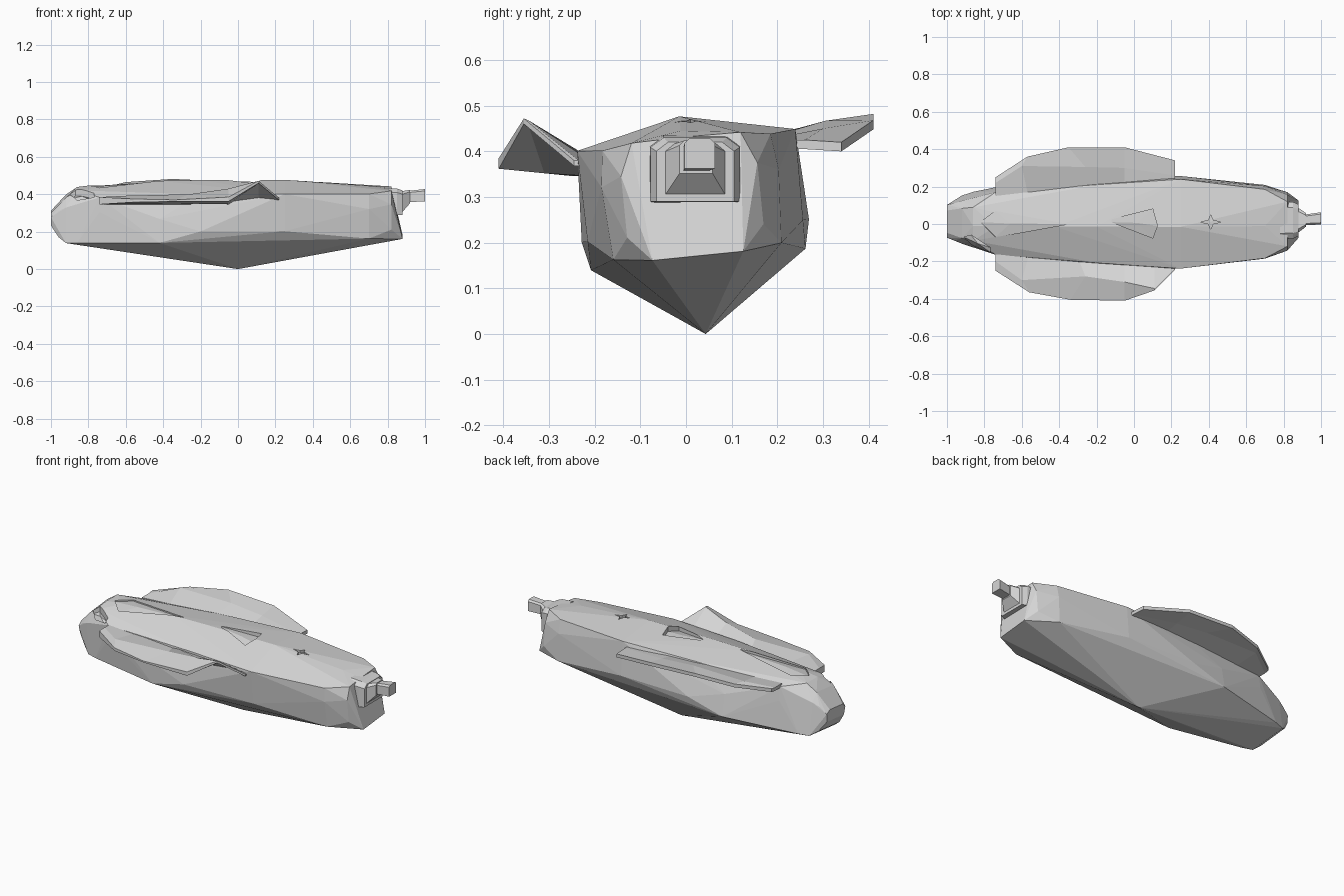
import bpy, bmesh, math
from mathutils import Matrix, Vector
from mathutils.bvhtree import BVHTree

cube = bpy.data.objects.get("Cube")
if cube:
    bpy.data.objects.remove(cube, do_unlink=True)

grey = bpy.data.materials.new("plain_grey")
grey.use_nodes = True
tint = (0.68, 0.68, 0.68, 1)
grey.diffuse_color = tint
grey.node_tree.nodes["Principled BSDF"].inputs["Base Color"].default_value = tint


def finish(name, bm):
    """Turn a bmesh into a flat-shaded grey object."""
    bmesh.ops.recalc_face_normals(bm, faces=bm.faces[:])
    mesh = bpy.data.meshes.new(name)
    bm.to_mesh(mesh)
    bm.free()
    mesh.materials.append(grey)
    obj = bpy.data.objects.new(name, mesh)
    bpy.context.collection.objects.link(obj)
    return obj


def wrap(points):
    """Faceted convex shell around a set of points."""
    bm = bmesh.new()
    for p in points:
        bm.verts.new(p)
    bmesh.ops.convex_hull(bm, input=bm.verts[:])
    loose = [v for v in bm.verts if not v.link_faces]
    bmesh.ops.delete(bm, geom=loose, context='VERTS')
    bmesh.ops.dissolve_limit(bm, angle_limit=math.radians(1.5),
                             verts=bm.verts[:], edges=bm.edges[:])
    return bm


# Hull stations: x, spine z, then (half width, z) of shoulder, side and chine
stations = [
    (-1.0, 0.305, (0.06, 0.305), (0.088, 0.285), (0.08, 0.24)),
    (-0.96, 0.345, (0.07, 0.345), (0.1, 0.32), (0.1, 0.18)),
    (-0.92, 0.39, (0.08, 0.39), (0.115, 0.34), (0.125, 0.15)),
    (-0.86, 0.44, (0.09, 0.43), (0.13, 0.36), (0.145, 0.152)),
    (-0.74, 0.455, (0.168, 0.40), (0.17, 0.32), (0.165, 0.155)),
    (-0.42, 0.473, (0.19, 0.41), (0.225, 0.29), (0.236, 0.162)),
    (-0.2, 0.477, (0.21, 0.42), (0.25, 0.225), (0.17, 0.12)),
    (0.25, 0.478, (0.24, 0.425), (0.237, 0.225), (0.21, 0.175)),
    (0.7, 0.446, (0.185, 0.42), (0.195, 0.34), (0.185, 0.18)),
    (0.82, 0.432, (0.12, 0.43), (0.15, 0.36), (0.15, 0.225)),
]
points = [(0, 0, -0.002)]
for x, spine, *sides in stations:
    points.append((x, -0.01, spine))
    points += [(x, s * w, z) for w, z in sides for s in (-1, 1)]
points += [(0.88, s * 0.1, 0.17) for s in (-1, 1)]

# The whole hull is rolled slightly about its long axis
pivot = Vector((0, 0, 0.43))
roll = (Matrix.Translation(pivot) @ Matrix.Rotation(0.1, 4, 'X')
        @ Matrix.Translation(-pivot))
bm = wrap([roll @ Vector(p) for p in points])
surface = BVHTree.FromBMesh(bm)
hull = finish("hull", bm)


def deck_height(x, y):
    hit = surface.ray_cast(Vector((x, y, 2)), Vector((0, 0, -1)))[0]
    return hit.z if hit else 0.4


def recess(name, outline):
    """Cut a pocket into the deck; each corner is (x, y, depth)."""
    bm = bmesh.new()
    low, high = [], []
    for x, y, depth in outline:
        z = deck_height(x, y)
        low.append(bm.verts.new((x, y, z - depth)))
        high.append(bm.verts.new((x, y, z + 0.1)))
    cx, cy, depth = [sum(c) / len(outline) for c in zip(*outline)]
    base = bm.verts.new((cx, cy, deck_height(cx, cy) - depth))
    cap = bm.verts.new((cx, cy, 0.6))
    for i in range(len(low)):
        j = (i + 1) % len(low)
        bm.faces.new((low[i], low[j], high[j], high[i]))
        bm.faces.new((base, low[j], low[i]))
        bm.faces.new((cap, high[i], high[j]))
    cutter = finish(name, bm)
    cutter.hide_render = True
    mod = hull.modifiers.new(name, 'BOOLEAN')
    mod.operation = 'DIFFERENCE'
    mod.solver = 'EXACT'
    mod.object = cutter
    bpy.context.view_layer.objects.active = hull
    bpy.ops.object.modifier_apply(modifier=mod.name)
    bpy.data.objects.remove(cutter, do_unlink=True)


# Deck details: rear hatch, wedge scoop, star-shaped notch, stern slot
recess("hatch_cutter", [(-0.82, 0.01, 0.007), (-0.74, -0.07, 0.007),
                        (-0.35, 0, 0.007), (-0.74, 0.07, 0.007)])
recess("scoop_cutter", [(-0.12, 0.01, 0.003), (0.1, -0.075, 0.025),
                        (0.125, -0.01, 0.03), (0.1, 0.08, 0.025),
                        (-0.12, 0.025, 0.003)])
star = []
for i in range(8):
    a = i * math.pi / 4
    r = 0.018 if i % 2 else 0.055
    star.append((0.41 + r * math.cos(a), 0.01 + 0.7 * r * math.sin(a), 0.015))
recess("star_cutter", star)
recess("slot_cutter", [(-0.91, -0.07, 0.02), (-0.86, -0.115, 0.02),
                       (-0.77, -0.15, 0.02), (-0.77, -0.125, 0.03),
                       (-0.87, -0.06, 0.03)])


def wing(name, rows, underside):
    """Wing from rows of (x, y, z) running root to edge."""
    bm = bmesh.new()
    top = [[bm.verts.new(p) for p in row] for row in rows]
    low = [[bm.verts.new((x, y, underside(x, y, z))) for x, y, z in row]
           for row in rows]
    last = len(rows[0]) - 1
    for i in range(len(rows) - 1):
        for j in range(last):
            for g in (top, low):
                bm.faces.new((g[i][j], g[i + 1][j], g[i + 1][j + 1], g[i][j + 1]))
        for j in (0, last):
            bm.faces.new((top[i][j], top[i + 1][j], low[i + 1][j], low[i][j]))
    for i in (0, -1):
        for j in range(last):
            bm.faces.new((top[i][j], top[i][j + 1], low[i][j + 1], low[i][j]))
    return finish(name, bm)


def right_underside(x, y, z):
    """Flat keel that lifts under the raised leading corner."""
    return z - 0.012 if x > 0.1 else 0.345 + 0.1 * max(0, -y - 0.24)


wing("right_wing", [
    [(-0.74, -0.15, 0.385), (-0.74, -0.2, 0.385), (-0.74, -0.25, 0.385)],
    [(-0.56, -0.16, 0.385), (-0.6, -0.3, 0.392), (-0.56, -0.365, 0.375)],
    [(-0.3, -0.18, 0.38), (-0.26, -0.28, 0.40), (-0.34, -0.405, 0.37)],
    [(-0.05, -0.2, 0.38), (-0.05, -0.31, 0.43), (-0.05, -0.41, 0.385)],
    [(0.11, -0.21, 0.38), (0.11, -0.345, 0.468), (0.11, -0.355, 0.472)],
    [(0.22, -0.22, 0.38), (0.22, -0.235, 0.38), (0.22, -0.245, 0.38)],
], right_underside)

wing("left_wing", [
    [(-0.74, 0.15, 0.43), (-0.74, 0.22, 0.43), (-0.74, 0.25, 0.435)],
    [(-0.57, 0.17, 0.43), (-0.6, 0.31, 0.465), (-0.57, 0.36, 0.46)],
    [(-0.28, 0.18, 0.43), (-0.26, 0.305, 0.467), (-0.35, 0.41, 0.482)],
    [(-0.05, 0.2, 0.43), (-0.05, 0.30, 0.45), (-0.05, 0.41, 0.468)],
    [(0.22, 0.21, 0.425), (0.22, 0.26, 0.425), (0.22, 0.34, 0.42)],
], lambda x, y, z: z - 0.02)


def block(name, sections):
    """Chamfered block through sections of (x, y, z, half width, half height)."""
    points = []
    for x, y, z, w, h in sections:
        for s in (-1, 1):
            points += [(x, y + s * w, z - h), (x, y + s * w, z + 0.7 * h),
                       (x, y + s * 0.7 * w, z + h)]
    return finish(name, wrap(points))


# Collar and stepped spout on the +x end
block("collar", [(0.78, 0.02, 0.36, 0.1, 0.075), (0.85, 0.02, 0.36, 0.098, 0.07),
                 (0.88, 0.02, 0.355, 0.085, 0.065)])
block("spout_cone", [(0.87, 0.02, 0.355, 0.072, 0.06),
                     (0.92, 0.022, 0.388, 0.036, 0.036)])
block("spout_tip", [(0.91, 0.022, 0.388, 0.028, 0.03),
                    (1.0, 0.03, 0.395, 0.033, 0.033)])
